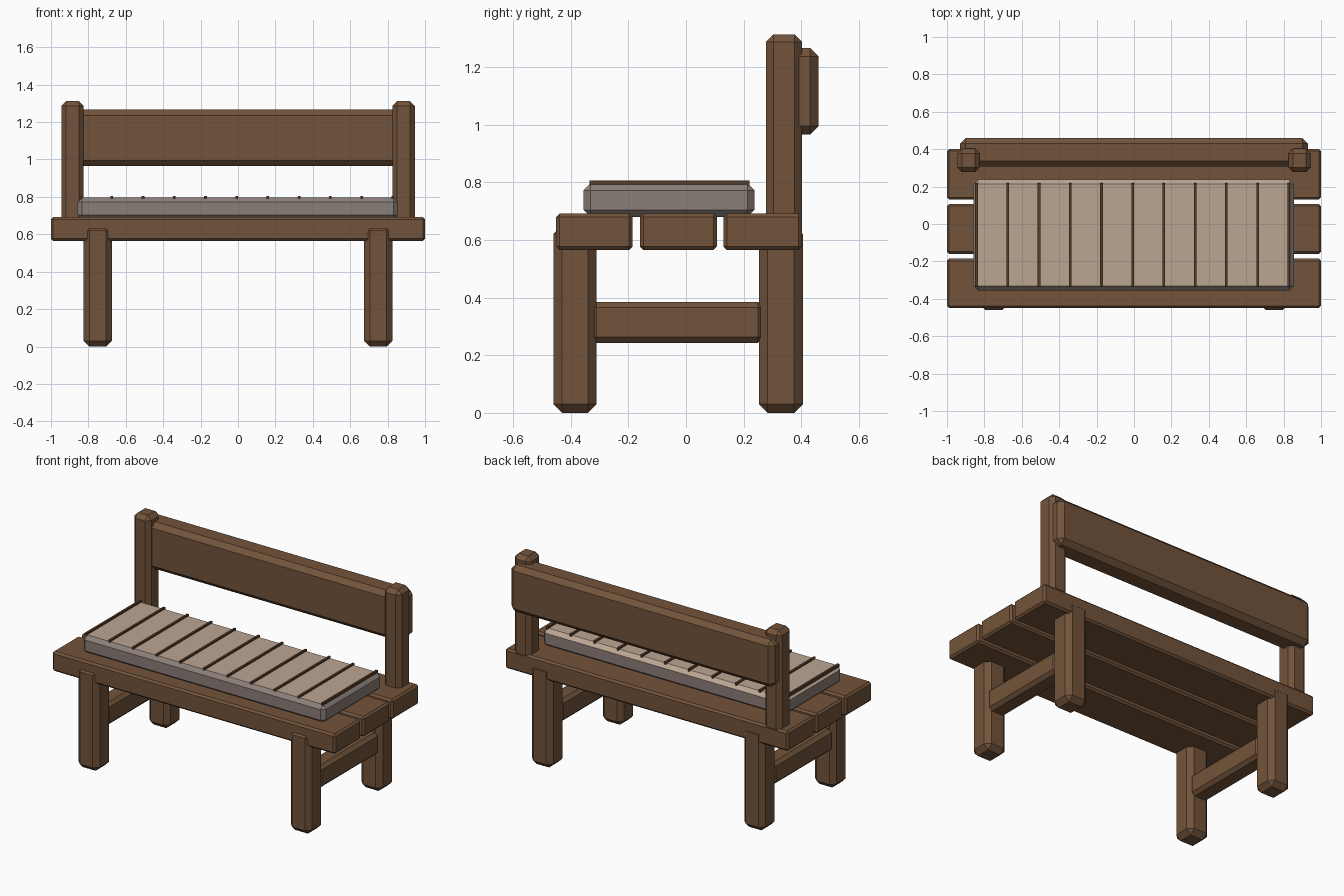
import bpy, bmesh
from mathutils import Vector

cube = bpy.data.objects.get("Cube")
if cube:
    bpy.data.objects.remove(cube, do_unlink=True)


def make_material(name, color):
    mat = bpy.data.materials.new(name)
    mat.use_nodes = True
    mat.diffuse_color = (*color, 1)
    mat.node_tree.nodes["Principled BSDF"].inputs["Base Color"].default_value = (*color, 1)
    return mat


wood = make_material("brown wood", (0.17, 0.088, 0.043))
dark_wood = make_material("dark brown cord", (0.09, 0.045, 0.023))
cloth_top = make_material("tan cloth", (0.50, 0.38, 0.29))
cloth_side = make_material("grey cloth", (0.26, 0.21, 0.19))


def beam(name, low, high, bevel, mat):
    """Box between two corners with flat chamfered edges."""
    low, high = Vector(low), Vector(high)
    center, size = (low + high) / 2, high - low
    bm = bmesh.new()
    bmesh.ops.create_cube(bm, size=1)
    bmesh.ops.scale(bm, vec=size, verts=bm.verts)
    if bevel:
        bmesh.ops.bevel(bm, geom=bm.edges[:], offset=bevel, segments=1,
                        profile=0.5, affect='EDGES')
    bm.normal_update()
    mesh = bpy.data.meshes.new(name)
    bm.to_mesh(mesh)
    bm.free()
    mesh.materials.append(mat)
    obj = bpy.data.objects.new(name, mesh)
    obj.location = center
    bpy.context.collection.objects.link(obj)
    return obj


def pair(name, low, high, bevel, mat):
    """The same beam on both sides of the bench."""
    beam("left_" + name, low, high, bevel, mat)
    beam("right_" + name, (-high[0], low[1], low[2]), (-low[0], high[1], high[2]), bevel, mat)


# Seat planks
for name, y0, y1 in (("front", -0.45, -0.185), ("middle", -0.16, 0.107), ("back", 0.13, 0.402)):
    beam(name + "_seat_plank", (-1, y0, 0.565), (1, y1, 0.692), 0.012, wood)

# Legs, stretchers and back posts
pair("front_leg", (0.675, -0.46, 0), (0.825, -0.31, 0.65), 0.03, wood)
pair("back_leg", (0.675, 0.253, 0), (0.825, 0.405, 0.65), 0.03, wood)
pair("stretcher", (0.69, -0.33, 0.243), (0.81, 0.27, 0.385), 0.02, wood)
pair("back_post", (0.825, 0.277, 0.66), (0.945, 0.403, 1.312), 0.026, wood)

# Backrest board, let into the posts
beam("backrest", (-0.93, 0.308, 0.965), (0.93, 0.46, 1.266), 0.03, wood)

# Cushion: tan on top and on the back bevel, grey around the sides
cushion = beam("cushion", (-0.857, -0.355, 0.68), (0.855, 0.237, 0.796), 0.024, cloth_side)
cushion.data.materials.append(cloth_top)
for face in cushion.data.polygons:
    n = face.normal
    if n.z > 0.5 and n.y > -0.3 and n.x < 0.3:
        face.material_index = 1

# Cords across the cushion
for i in range(-5, 6):
    x = i * 0.167 - 0.007
    beam("cushion_cord", (x - 0.007, -0.335, 0.788), (x + 0.007, 0.22, 0.806), 0, dark_wood)
